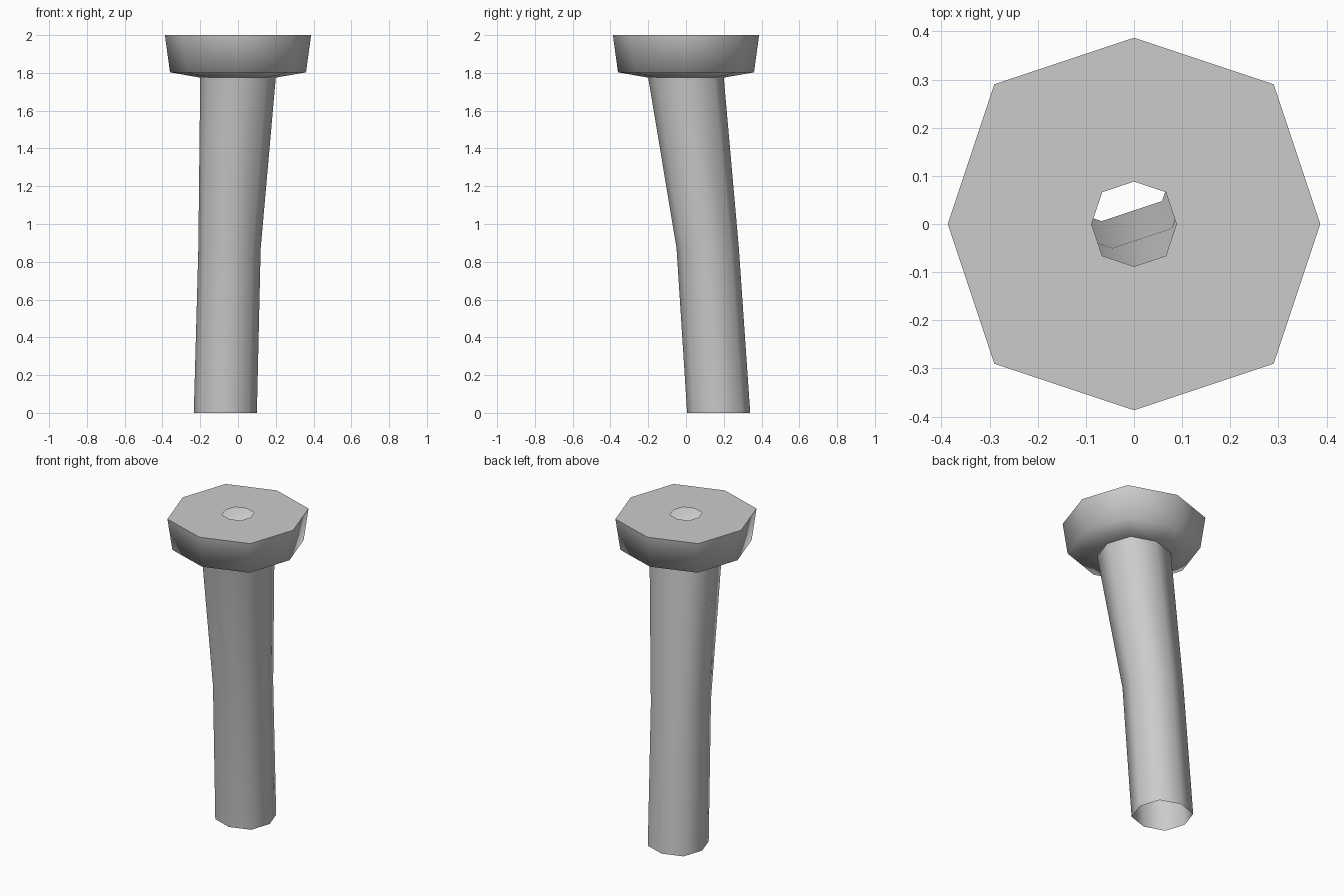
import bpy
import bmesh

cube = bpy.data.objects.get("Cube")
if cube:
    bpy.data.objects.remove(cube, do_unlink=True)

grey = bpy.data.materials.new("light grey")
grey.use_nodes = True
colour = (0.6, 0.6, 0.6, 1)
grey.diffuse_color = colour
grey.node_tree.nodes["Principled BSDF"].inputs["Base Color"].default_value = colour

# Eight-sided ring directions: axis corners at 1, diagonal corners at 0.75
OUTLINE = [(1, 0), (.75, .75), (0, 1), (-.75, .75),
           (-1, 0), (-.75, -.75), (0, -1), (.75, -.75)]


def loft(name, sections, sharp_rings):
    """Open shell through octagonal rings given as (x, y, z, radius)."""
    bm = bmesh.new()
    rings = [[bm.verts.new((cx + r * u, cy + r * v, z)) for u, v in OUTLINE]
             for cx, cy, z, r in sections]
    for a, b in zip(rings, rings[1:]):
        for i in range(8):
            j = (i + 1) % 8
            bm.faces.new((a[i], b[i], b[j], a[j])).smooth = True
    for k in sharp_rings:
        for i in range(8):
            bm.edges.get((rings[k][i], rings[k][(i + 1) % 8])).smooth = False
    mesh = bpy.data.meshes.new(name)
    bm.to_mesh(mesh)
    bm.free()
    mesh.materials.append(grey)
    obj = bpy.data.objects.new(name, mesh)
    bpy.context.collection.objects.link(obj)
    return obj


# Flared head: pierced flat top, tapering side, shallow underside
loft("head", [(0, 0, 2, .088), (0, 0, 2, .387), (0, 0, 1.803, .36),
              (0, 0, 1.775, .2)], [1])

# Hollow bent stem, open at the foot
loft("stem", [(0, 0, 1.775, .2), (-.045, .115, .87, .165),
              (-.067, .173, 0, .167)], [])
